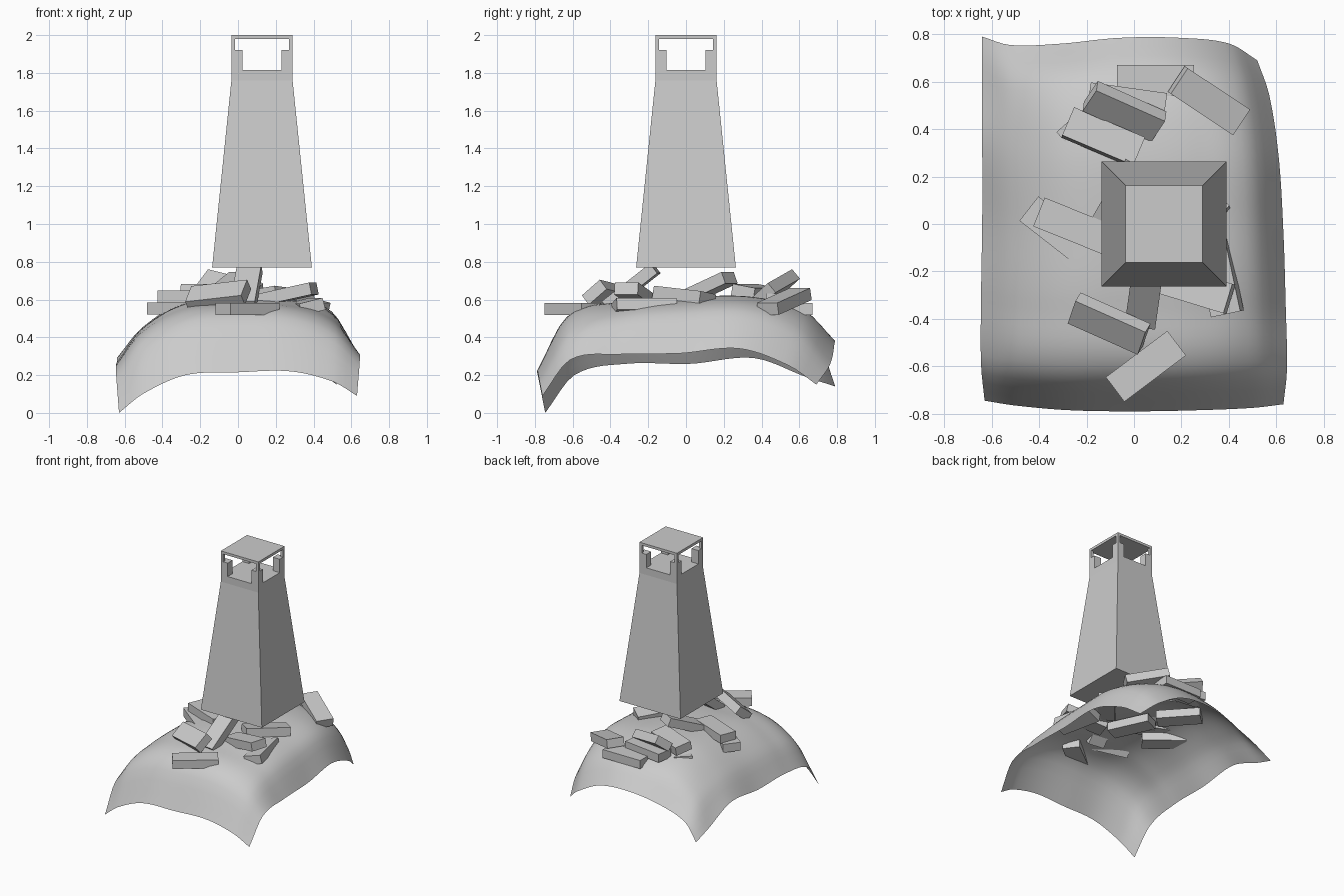
import bpy, bmesh, math
from mathutils import Matrix, Euler

if "Cube" in bpy.data.objects:
    bpy.data.objects.remove(bpy.data.objects["Cube"])

stone = bpy.data.materials.new("grey_stone")
stone.diffuse_color = (0.6, 0.6, 0.6, 1)
stone.use_nodes = True
stone.node_tree.nodes["Principled BSDF"].inputs["Base Color"].default_value = stone.diffuse_color


def make(name, bm, smooth=False):
    mesh = bpy.data.meshes.new(name)
    bm.to_mesh(mesh)
    bm.free()
    mesh.materials.append(stone)
    for p in mesh.polygons:
        p.use_smooth = smooth
    ob = bpy.data.objects.new(name, mesh)
    bpy.context.collection.objects.link(ob)
    return ob


def loft(bm, rings):
    """Closed solid through a stack of rings with equal point counts."""
    loops = [[bm.verts.new(p) for p in r] for r in rings]
    n = len(loops[0])
    for a, b in zip(loops, loops[1:]):
        for i in range(n):
            j = (i + 1) % n
            bm.faces.new((a[i], a[j], b[j], b[i]))
    bm.faces.new(loops[0][::-1])
    bm.faces.new(loops[-1])


def spline(knots, values, t):
    """Smooth curve through values placed at knots."""
    n = len(knots)
    i = max(k for k in range(n - 1) if knots[k] <= t or k == 0)

    def slope(k):
        a, b = max(k - 1, 0), min(k + 1, n - 1)
        return (values[b] - values[a]) / (knots[b] - knots[a])
    h = knots[i + 1] - knots[i]
    s = (t - knots[i]) / h
    return ((2*s**3 - 3*s**2 + 1) * values[i] + (s**3 - 2*s**2 + s) * h * slope(i)
            + (3*s**2 - 2*s**3) * values[i + 1] + (s**3 - s**2) * h * slope(i + 1))


# Mound: open smooth sheet, heights from front row to back row
K = [0, 0.1, 0.28, 0.5, 0.72, 0.9, 1]
HEIGHT = [
    [0.00, 0.10, 0.20, 0.215, 0.22, 0.165, 0.09],
    [0.20, 0.36, 0.475, 0.505, 0.495, 0.41, 0.28],
    [0.26, 0.43, 0.56, 0.585, 0.575, 0.495, 0.31],
    [0.26, 0.44, 0.58, 0.61, 0.60, 0.525, 0.315],
    [0.29, 0.44, 0.58, 0.61, 0.605, 0.53, 0.34],
    [0.19, 0.37, 0.50, 0.535, 0.525, 0.42, 0.25],
    [0.14, 0.25, 0.33, 0.38, 0.36, 0.25, 0.15]]
LEFT = [-0.63, -0.645, -0.645, -0.64, -0.64, -0.64, -0.64]
RIGHT = [0.63, 0.645, 0.64, 0.63, 0.61, 0.57, 0.52]
FRONT = [-0.745, -0.765, -0.785, -0.79, -0.785, -0.775, -0.76]
BACK = [0.79, 0.755, 0.76, 0.785, 0.785, 0.76, 0.69]
N = 40
bm = bmesh.new()
grid = []
for j in range(N + 1):
    v = j / N
    x0, x1 = spline(K, LEFT, v), spline(K, RIGHT, v)
    row = []
    for i in range(N + 1):
        u = i / N
        y0, y1 = spline(K, FRONT, u), spline(K, BACK, u)
        z = spline(K, [spline(K, r, u) for r in HEIGHT], v)
        row.append(bm.verts.new((x0 + (x1 - x0) * u, y0 + (y1 - y0) * v, max(z, 0))))
    grid.append(row)
for j in range(N):
    for i in range(N):
        bm.faces.new((grid[j][i], grid[j][i + 1], grid[j + 1][i + 1], grid[j + 1][i]))
make("mound", bm, True)

# Tower: tapered square shaft up to the lookout floor
CX = 0.127
TOP = 0.162


def square(h, z):
    return [(CX + sx * h, sy * h, z) for sx, sy in ((-1, -1), (1, -1), (1, 1), (-1, 1))]


bm = bmesh.new()
loft(bm, [square(0.264, 0.77), square(TOP, 1.76), square(TOP, 1.815)])
make("tower_shaft", bm)

# Lookout: solid corner blocks with slim posts above, open on all four sides
bm = bmesh.new()
for sx in (-1, 1):
    for sy in (-1, 1):
        for inner, z0, z1 in ((0.103, 1.815, 1.92), (0.142, 1.92, 1.98)):
            mid, size = (TOP + inner) / 2, TOP - inner
            bmesh.ops.create_cube(
                bm, size=1,
                matrix=Matrix.Translation((CX + sx * mid, sy * mid, (z0 + z1) / 2))
                @ Matrix.Diagonal((size, size, z1 - z0, 1)))
make("lookout_corners", bm)

bm = bmesh.new()
loft(bm, [square(TOP, 1.98), square(TOP, 2.0)])
make("tower_roof", bm)

# Rubble: equal blocks; centre, then heading, upward pitch and roll in degrees
BLOCKS = [
    (0.316, 0.52, 0.59, -33.5, -14, 0),
    (-0.04, 0.475, 0.66, -24, -13, 38),
    (0.09, 0.605, 0.55, 0, 0, 0),
    (-0.03, 0.51, 0.60, -8, 0, 0),
    (-0.13, 0.365, 0.64, -23, 0, -10),
    (-0.25, -0.01, 0.615, -22, 0, 0),
    (-0.315, -0.035, 0.553, -38, 0, 0),
    (-0.105, -0.42, 0.622, -24, 6, 40),
    (0.05, -0.60, 0.55, 37, 0, 0),
    (0.045, -0.29, 0.665, 82, 38, 0),
    (0.36, -0.22, 0.562, -78, 0, 14),
    (0.25, -0.27, 0.625, -17, 12, 0),
    (-0.06, 0.10, 0.655, 60, 22, 0),
    (0.25, -0.01, 0.618, 50, -5, -8),
    # blocks sunk under the mound
    (0.0, -0.03, 0.56, 115, 0, 0),
    (-0.17, 0.31, 0.545, 132, 0, 0),
]
for n, (x, y, z, yaw, pitch, roll) in enumerate(BLOCKS, 1):
    bm = bmesh.new()
    turn = Euler([math.radians(a) for a in (roll, -pitch, yaw)]).to_matrix().to_4x4()
    bmesh.ops.create_cube(bm, size=1, matrix=Matrix.Translation((x, y, z)) @ turn
                          @ Matrix.Diagonal((0.325, 0.13, 0.065, 1)))
    make(f"rubble_block_{n:02d}", bm)
